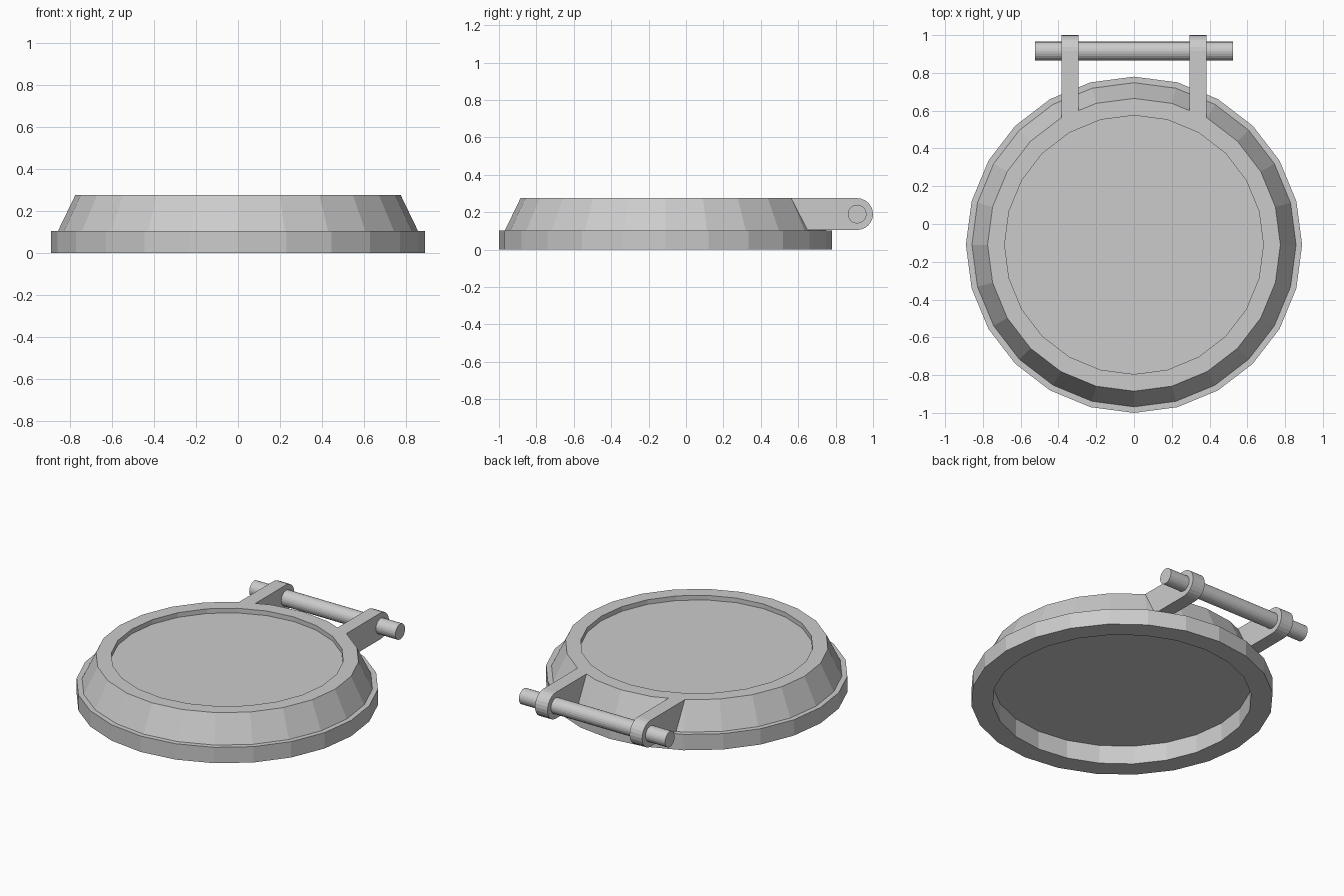
import bpy, bmesh
from math import pi, sin, cos

if "Cube" in bpy.data.objects:
    bpy.data.objects.remove(bpy.data.objects["Cube"])

SIDES = 24
DISC_Y = -0.11
PIN_Y, PIN_Z = 0.915, 0.19


def make_object(name, bm):
    bmesh.ops.recalc_face_normals(bm, faces=bm.faces)
    mesh = bpy.data.meshes.new(name)
    bm.to_mesh(mesh)
    bm.free()
    obj = bpy.data.objects.new(name, mesh)
    bpy.context.collection.objects.link(obj)
    return obj


def lathe(name, profile, y):
    """Closed turned solid: rings from (radius, z), capped at both ends."""
    bm = bmesh.new()
    rings = [[bm.verts.new((r * cos(2 * pi * i / SIDES),
                            y + r * sin(2 * pi * i / SIDES), z))
              for i in range(SIDES)] for r, z in profile]
    for a, b in zip(rings, rings[1:]):
        for i in range(SIDES):
            j = (i + 1) % SIDES
            bm.faces.new((a[i], a[j], b[j], b[i]))
    bm.faces.new(rings[0])
    bm.faces.new(rings[-1])
    return make_object(name, bm)


def extrude_x(name, outline, x0, x1):
    """Prism along x from a (y, z) outline."""
    bm = bmesh.new()
    face = bm.faces.new([bm.verts.new((x0, y, z)) for y, z in outline])
    ext = bmesh.ops.extrude_face_region(bm, geom=[face])
    bmesh.ops.translate(bm, vec=(x1 - x0, 0, 0),
                        verts=[v for v in ext["geom"] if isinstance(v, bmesh.types.BMVert)])
    return make_object(name, bm)


# Lid: hollow underside, flange, sloped wall, shallow top recess
lid = lathe("lid", [(0.763, 0.12), (0.763, 0), (0.89, 0), (0.89, 0.103),
                    (0.858, 0.103), (0.775, 0.275), (0.685, 0.275), (0.685, 0.245)], DISC_Y)

# Hinge lugs: round-ended arms reaching back from the sloped wall
R = 0.085
arc = [(PIN_Y + R * cos(a), PIN_Z + R * sin(a))
       for a in (-pi / 2 + pi * i / 12 for i in range(13))]
outline = [(0.55, PIN_Z - R)] + arc + [(0.55, PIN_Z + R)]
for side, x0 in (("left", -0.385), ("right", 0.295)):
    extrude_x("hinge_lug_" + side, outline, x0, x0 + 0.09)

# Hinge pin through both lugs
circle = [(PIN_Y + 0.05 * cos(2 * pi * i / 24), PIN_Z + 0.05 * sin(2 * pi * i / 24))
          for i in range(24)]
extrude_x("hinge_pin", circle, -0.525, 0.525)
